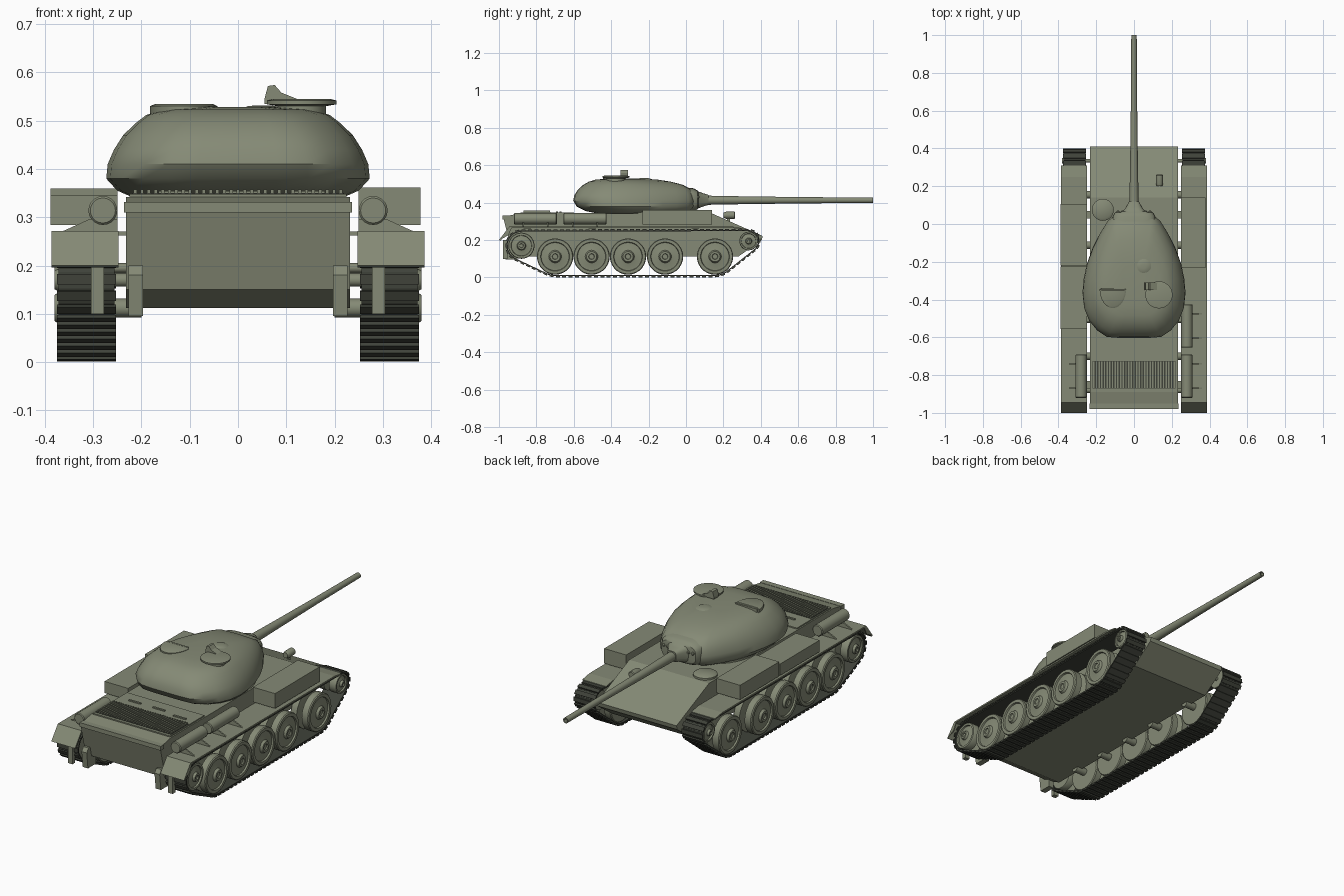
import bpy, bmesh, math
from mathutils import Vector
from mathutils.geometry import convex_hull_2d


def material(name, rgb):
    m = bpy.data.materials.new(name)
    m.diffuse_color = (*rgb, 1)
    return m


OLIVE = material("olive", (0.235, 0.255, 0.18))
DARK = material("dark_metal", (0.05, 0.055, 0.042))


def add(name, verts, faces, mat=OLIVE, smooth=None):
    me = bpy.data.meshes.new(name)
    me.from_pydata(verts, [], faces)
    bm = bmesh.new()
    bm.from_mesh(me)
    bmesh.ops.recalc_face_normals(bm, faces=bm.faces)
    bm.to_mesh(me)
    bm.free()
    me.materials.append(mat)
    ob = bpy.data.objects.new(name, me)
    bpy.context.collection.objects.link(ob)
    if smooth:
        bpy.ops.object.select_all(action='DESELECT')
        ob.select_set(True)
        bpy.context.view_layer.objects.active = ob
        bpy.ops.object.shade_smooth_by_angle(angle=math.radians(smooth))
    return ob


def loft(name, rings, mat=OLIVE, smooth=None):
    n = len(rings[0])
    faces = [(k * n + i, k * n + (i + 1) % n, (k + 1) * n + (i + 1) % n, (k + 1) * n + i)
             for k in range(len(rings) - 1) for i in range(n)]
    faces += [tuple(range(n)), tuple(range((len(rings) - 1) * n, len(rings) * n))]
    return add(name, [v for r in rings for v in r], faces, mat, smooth)


def prism(name, profile, a, b, axis='X', mat=OLIVE):
    put = (lambda p, t: (t, p[0], p[1])) if axis == 'X' else (lambda p, t: (p[0], t, p[1]))
    return loft(name, [[put(p, t) for p in profile] for t in (a, b)], mat)


def box(name, x0, x1, y0, y1, z0, z1, mat=OLIVE):
    return prism(name, [(y0, z0), (y1, z0), (y1, z1), (y0, z1)], x0, x1, 'X', mat)


def lathe(name, profile, loc, axis, segs=28, mat=OLIVE):
    """profile: (radius, distance along axis)"""
    rings = []
    for r, h in profile:
        ring = []
        for i in range(segs):
            t = 2 * math.pi * i / segs
            a, b = r * math.cos(t), r * math.sin(t)
            p = {'X': (h, a, b), 'Y': (b, h, a), 'Z': (a, b, h)}[axis]
            ring.append(Vector(p) + Vector(loc))
        rings.append(ring)
    return loft(name, rings, mat, 35)


# Hull and engine deck
prism("hull", [(-0.978, 0.325), (-0.935, 0.15), (-0.86, 0.112), (0.28, 0.112), (0.405, 0.2),
               (0.41, 0.222), (0.14, 0.342), (-0.89, 0.342)], -0.232, 0.232)
box("engine_deck", -0.225, 0.225, -0.885, -0.6, 0.34, 0.348)
box("rear_plate_lip", -0.236, 0.236, -0.98, -0.95, 0.31, 0.332)
box("grille_bed", -0.22, 0.22, -0.87, -0.725, 0.346, 0.35, DARK)
for i in range(31):
    x = -0.213 + i * 0.0142
    box("grille_slat", x - 0.0035, x + 0.0035, -0.868, -0.727, 0.349, 0.357)
for x, y in ((-0.13, -0.67), (0.01, -0.67), (0.145, -0.69)):
    box("deck_handle", x - 0.035, x + 0.035, y - 0.005, y + 0.005, 0.347, 0.354)
lathe("driver_hatch", [(0.058, 0.335), (0.058, 0.352), (0.045, 0.36)], (-0.165, 0.075, 0), 'Z')
lathe("headlight", [(0.014, 0.2), (0.019, 0.215), (0.019, 0.258), (0.015, 0.262)],
      (0.135, 0, 0.333), 'Y', 16)
box("headlight_stem", 0.13, 0.14, 0.22, 0.235, 0.29, 0.325)

# Track path: convex outline around the wheels, resampled into even links
pts = []
for cy, cz, r in ((-0.88, 0.17, 0.08), (-0.70, 0.115, 0.107), (0.155, 0.115, 0.107), (0.335, 0.195, 0.058)):
    pts += [Vector((cy + r * math.cos(k * math.pi / 20), cz + r * math.sin(k * math.pi / 20)))
            for k in range(40)]
path = [pts[i] for i in convex_hull_2d(pts)]
segs = list(zip(path, path[1:] + path[:1]))
total = sum((b - a).length for a, b in segs)


def along(d):
    d %= total
    for a, b in segs:
        length = (b - a).length
        if d <= length:
            return a.lerp(b, d / length)
        d -= length
    return path[0]


LINKS = 86
step = total / LINKS


def tracks(s):
    verts, faces = [], []
    for i in range(LINKS):
        # each link is a thin plate with a raised tread bar
        for f0, f1, lo, hi, xa, xb in ((0, 1, -0.005, 0.001, 0.256, 0.372),
                                       (0.12, 0.75, 0.0, 0.007, 0.253, 0.375)):
            p, q = along((i + f0) * step), along((i + f1) * step)
            d = (q - p).normalized()
            n = Vector((d.y, -d.x))
            if n.dot((p + q) / 2 - Vector((-0.27, 0.13))) < 0:
                n = -n
            k = len(verts)
            for x in (xa, xb):
                for c in (p + n * lo, q + n * lo, q + n * hi, p + n * hi):
                    verts.append((s * x, c.x, c.y))
            faces += [tuple(k + j for j in f) for f in
                      ((0, 1, 2, 3), (4, 5, 6, 7), (0, 1, 5, 4), (1, 2, 6, 5), (2, 3, 7, 6), (3, 0, 4, 7))]
    add("track", verts, faces, DARK)


def wheel(name, s, y, z, r):
    prof = [(r * 0.3, 0.262), (r * 0.7, 0.262), (r * 0.96, 0.262), (r, 0.267), (r, 0.3), (r * 0.75, 0.304),
            (r * 0.3, 0.308), (r * 0.3, 0.322), (r * 0.75, 0.326), (r, 0.33), (r, 0.364), (r * 0.96, 0.369),
            (r * 0.8, 0.369), (r * 0.77, 0.361), (r * 0.7, 0.361), (r * 0.35, 0.368),
            (r * 0.28, 0.38), (r * 0.16, 0.38), (r * 0.14, 0.374)]
    lathe(name, [(a, s * h) for a, h in prof], (0, y, z), 'X')
    lathe(name + "_axle", [(r * 0.2, s * 0.2), (r * 0.2, s * 0.265)], (0, y, z), 'X', 12)


# Running gear and fenders on both sides
for s in (1, -1):
    tracks(s)
    for y in (-0.70, -0.505, -0.31, -0.112, 0.155):
        wheel("road_wheel", s, y, 0.112, 0.097)
    wheel("front_idler", s, 0.335, 0.195, 0.05)
    wheel("drive_sprocket", s, -0.88, 0.17, 0.07)
    prism("fender", [(-1.0, 0.2), (-0.945, 0.272), (0.25, 0.272), (0.31, 0.262), (0.31, 0.256),
                     (0.25, 0.264), (-0.94, 0.264), (-0.992, 0.196)], s * 0.248, s * 0.386)
    prism("mudflap_cheek", [(-0.998, 0.2), (-0.945, 0.268), (-0.93, 0.268), (-0.95, 0.225)],
          s * 0.38, s * 0.386)
    for y in (-0.85, -0.5, 0.05):
        box("fender_bracket", s * 0.225, s * 0.25, y - 0.02, y + 0.02, 0.262, 0.27)
    prism("tow_hook", [(-0.96, 0.2), (-0.975, 0.18), (-0.965, 0.095), (-0.9, 0.095), (-0.9, 0.2)],
          s * 0.197, s * 0.227)
    box("track_scraper", s * 0.278, s * 0.305, -0.978, -0.955, 0.1, 0.2)


# Fender stowage: drums and boxes
def drum(x, y0, y1):
    lathe("fuel_drum", [(0.026, y0), (0.03, y0 + 0.004), (0.03, y1 - 0.004), (0.026, y1)],
          (x, 0, 0.314), 'Y', 20)
    for y in (y0 + 0.05, y1 - 0.05):
        prism("drum_strap", [(x - 0.03, 0.268), (x + (0.09 if x > 0 else 0.03), 0.268),
                             (x + 0.03, 0.295), (x - 0.03, 0.295)] if x > 0 else
              [(x - 0.09, 0.268), (x + 0.03, 0.268), (x + 0.03, 0.295), (x - 0.03, 0.295)],
              y - 0.004, y + 0.004, 'Y')


drum(0.28, -0.92, -0.69)
drum(0.28, -0.655, -0.425)
drum(-0.28, -0.92, -0.69)
box("right_stowage_box", 0.25, 0.378, -0.232, 0.14, 0.284, 0.362)
box("left_front_box", -0.388, -0.25, -0.22, 0.105, 0.284, 0.36)
box("left_rear_box", -0.388, -0.25, -0.555, -0.226, 0.284, 0.345)

# Turret: egg-shaped plan (x fraction, fraction from rear to front) lofted through height levels
plan = [(0.0, 0.0), (0.3, 0.0), (0.53, 0.008), (0.72, 0.06), (0.88, 0.14), (0.97, 0.235), (1.0, 0.35),
        (0.975, 0.47), (0.91, 0.6), (0.8, 0.73), (0.66, 0.85), (0.52, 0.945), (0.4, 0.99), (0.0, 1.0)]
plan += [(-x, t) for x, t in plan[-2:0:-1]]
levels = [(0.342, 0.22, -0.47, 0.0), (0.355, 0.25, -0.535, 0.025), (0.38, 0.273, -0.585, 0.045),
          (0.41, 0.27, -0.603, 0.05), (0.44, 0.257, -0.597, 0.045), (0.47, 0.238, -0.578, 0.03),
          (0.495, 0.212, -0.55, -0.015), (0.512, 0.19, -0.52, -0.08), (0.523, 0.15, -0.485, -0.15),
          (0.528, 0.08, -0.43, -0.22)]
loft("turret", [[(x * w, r + (f - r) * t, z) for x, t in plan] for z, w, r, f in levels], smooth=40)
lathe("turret_ring", [(0.225, 0.338), (0.225, 0.352)], (0, -0.24, 0), 'Z', 40)

# Mantlet: rounded-box sections along the gun axis
rings = []
for y, hx, hz in ((-0.03, 0.118, 0.068), (0.04, 0.113, 0.062), (0.062, 0.1, 0.05), (0.066, 0.06, 0.045),
                  (0.09, 0.042, 0.036), (0.12, 0.026, 0.027)):
    ring = []
    for i in range(28):
        c, d = math.cos(i * math.pi / 14), math.sin(i * math.pi / 14)
        ring.append((hx * math.copysign(abs(c) ** 0.6, c), y, 0.415 + hz * math.copysign(abs(d) ** 0.6, d)))
    rings.append(ring)
loft("mantlet", rings, smooth=35)
for x in (-0.085, -0.06, 0.06, 0.085):
    lathe("mantlet_bolt", [(0.008, 0.05), (0.008, 0.068), (0.005, 0.071)], (x, 0, 0.43), 'Y', 10)
lathe("gun_barrel", [(0.025, 0.05), (0.024, 0.14), (0.021, 0.3), (0.0165, 0.65), (0.0145, 0.99),
                     (0.0145, 1.0), (0.009, 1.0), (0.009, 0.95)], (0, 0, 0.413), 'Y', 20)

# Roof fittings
lathe("vent_dome", [(0.047, 0.505), (0.046, 0.522), (0.03, 0.53), (0.012, 0.532)], (0.05, -0.225, 0), 'Z')
lathe("commander_hatch", [(0.05, 0.5), (0.05, 0.53), (0.072, 0.534), (0.072, 0.542), (0.06, 0.545)],
      (0.132, -0.375, 0), 'Z')
prism("periscope", [(0.055, 0.535), (0.055, 0.546), (0.062, 0.572), (0.076, 0.574), (0.09, 0.558),
                    (0.125, 0.544), (0.125, 0.535)], -0.35, -0.31, 'Y')
half = [(-0.112 + 0.07 * math.cos(t), -0.345 - 0.1 * math.sin(t))
        for t in (math.pi * i / 16 for i in range(17))]
half_c = Vector((-0.112, -0.385))
loft("loader_hatch", [[(half_c.x + (x - half_c.x) * k, half_c.y + (y - half_c.y) * k, z) for x, y in half]
                      for k, z in ((1, 0.505), (1, 0.53), (0.85, 0.535))], smooth=35)
box("loader_hatch_hinge", -0.175, -0.05, -0.348, -0.338, 0.51, 0.534)
